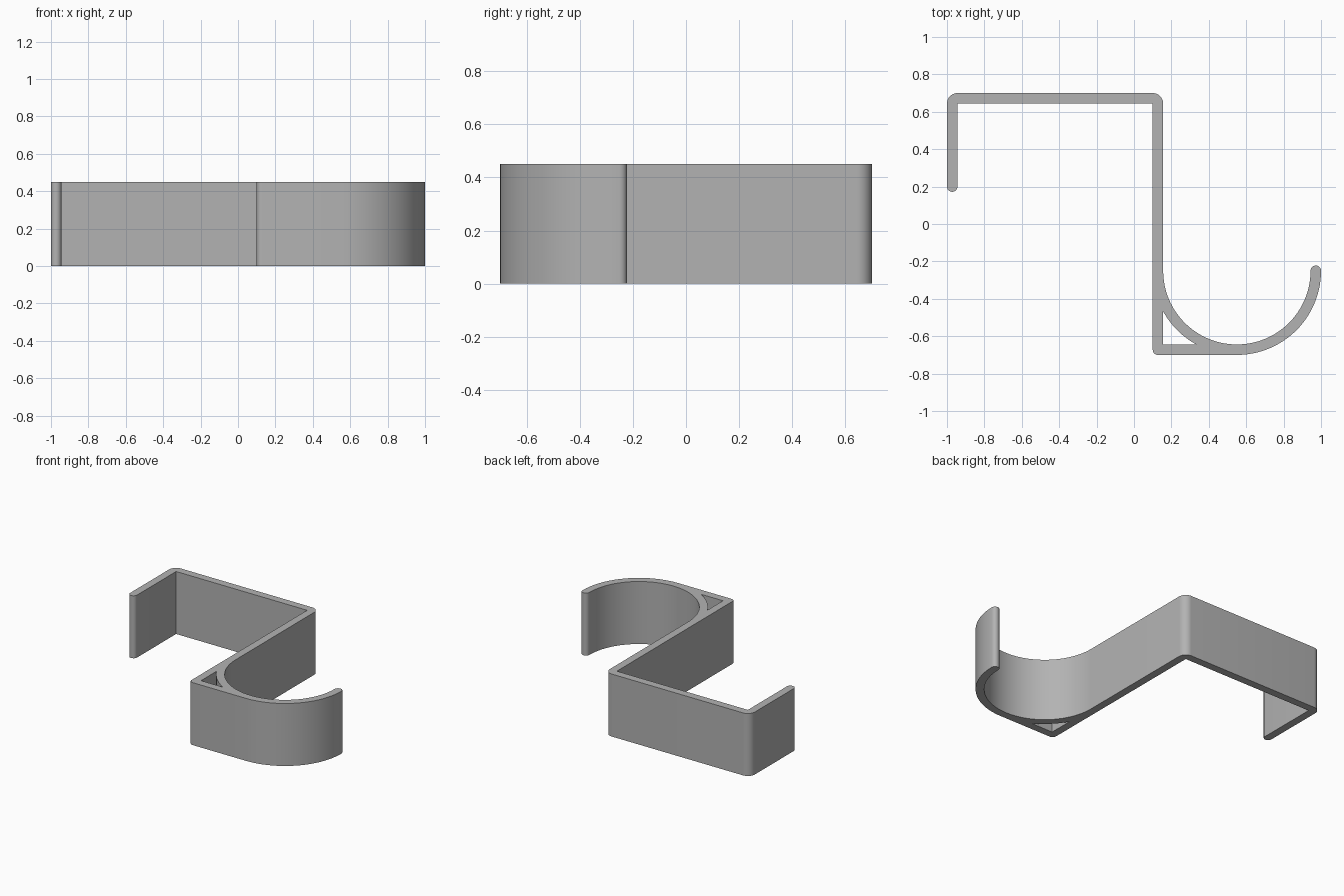
import bpy
import bmesh
from math import sin, cos, asin, degrees, radians

cube = bpy.data.objects.get("Cube")
if cube:
    bpy.data.objects.remove(cube, do_unlink=True)

HEIGHT = 0.45
T = 0.056                    # strip thickness
BACK = 0.70                  # outer back edge
LEFT, STEM = -1.0, 0.10      # outer edge of the clip arm, left side of the stem
HX, HY, HR = 0.55, -0.25, 0.45   # hook centre and outer radius


def arc(cx, cy, r, start, end, steps):
    angles = [radians(start + (end - start) * i / steps) for i in range(steps + 1)]
    return [(cx + r * cos(a), cy + r * sin(a)) for a in angles]


def add_loop(bm, points):
    verts = []
    for x, y in points:
        if not verts or (verts[-1].co.xy - bm_vec(x, y)).length > 1e-4:
            verts.append(bm.verts.new((x, y, 0)))
    return [bm.edges.new((a, b)) for a, b in zip(verts, verts[1:] + verts[:1])]


def bm_vec(x, y):
    from mathutils import Vector
    return Vector((x, y))


# Outline: clip arm, back bar, stem, round hook, squared foot
half = T / 2
inner_back = BACK - T
outline = (
    arc(LEFT + half, 0.2, half, 0, -180, 12)
    + arc(LEFT + T, inner_back, T, 180, 90, 10)
    + arc(STEM, inner_back, T, 90, 0, 10)
    + arc(HX, HY, HR - T, 180, 360, 64)
    + arc(HX + HR - half, HY, half, 180, 0, 12)
    + arc(HX, HY, HR, 0, -90, 32)
    + arc(STEM + half, HY - HR + half, half, -90, -180, 8)
    + [(STEM, inner_back), (LEFT + T, inner_back)]
)

# Three-sided opening between the hook and the foot
tilt = degrees(asin((HR - T) / HR))
opening = arc(HX, HY, HR, 270 - tilt, 180 + tilt, 14) + [(STEM + T, HY - HR + T)]

bm = bmesh.new()
edges = add_loop(bm, outline) + add_loop(bm, opening)
bmesh.ops.triangle_fill(bm, edges=edges, use_beauty=True, use_dissolve=False)
extruded = bmesh.ops.extrude_face_region(bm, geom=bm.faces[:], use_keep_orig=True)
top = [v for v in extruded["geom"] if isinstance(v, bmesh.types.BMVert)]
bmesh.ops.translate(bm, verts=top, vec=(0, 0, HEIGHT))
bmesh.ops.recalc_face_normals(bm, faces=bm.faces[:])
mesh = bpy.data.meshes.new("hook_bracket")
bm.to_mesh(mesh)
bm.free()

# Plain grey material
grey = (0.45, 0.45, 0.45, 1)
mat = bpy.data.materials.new("grey")
mat.use_nodes = True
mat.diffuse_color = grey
mat.node_tree.nodes["Principled BSDF"].inputs["Base Color"].default_value = grey
mesh.materials.append(mat)

bracket = bpy.data.objects.new("hook_bracket", mesh)
bpy.context.collection.objects.link(bracket)
bpy.ops.object.select_all(action="DESELECT")
bracket.select_set(True)
bpy.context.view_layer.objects.active = bracket
bpy.ops.object.shade_smooth_by_angle(angle=radians(30))
